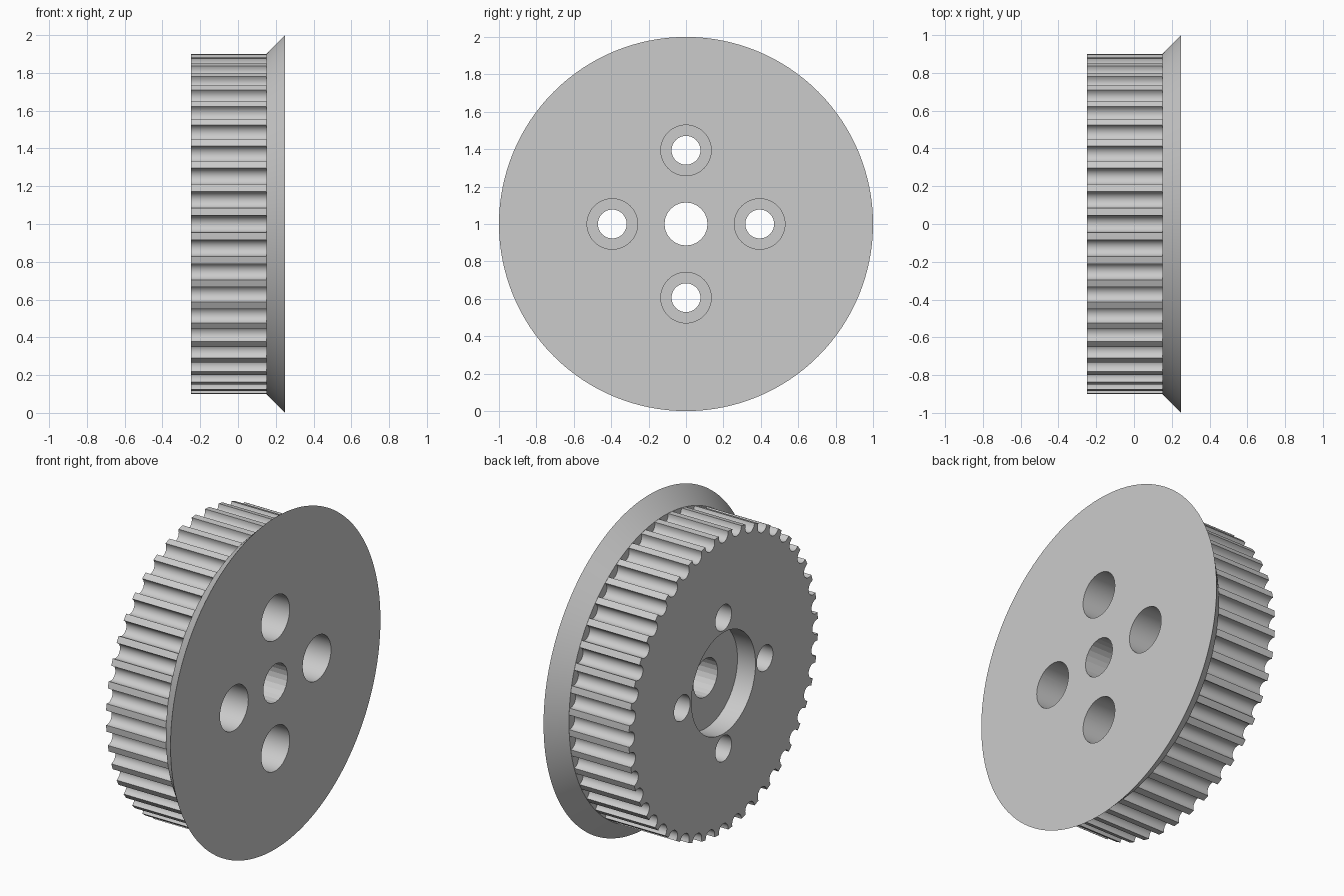
import bpy, bmesh, math
from mathutils import Matrix

if "Cube" in bpy.data.objects:
    bpy.data.objects.remove(bpy.data.objects["Cube"])

TEETH = 44
R = 0.9          # tooth tip radius
GROOVE = 0.044   # groove half width
NECK = 0.008     # straight wall before the round groove bottom
X_BACK, X_STEP, X_FACE = -0.25, 0.15, 0.25

grey = bpy.data.materials.new("grey_metal")
grey.diffuse_color = (0.6, 0.6, 0.6, 1)
grey.use_nodes = True
grey.node_tree.nodes["Principled BSDF"].inputs["Base Color"].default_value = grey.diffuse_color


def add_object(name, bm):
    bmesh.ops.recalc_face_normals(bm, faces=bm.faces)
    mesh = bpy.data.meshes.new(name)
    bm.to_mesh(mesh)
    bm.free()
    mesh.materials.append(grey)
    obj = bpy.data.objects.new(name, mesh)
    bpy.context.collection.objects.link(obj)
    return obj


def cylinder(name, x0, x1, r0, r1, y=0.0, z=1.0, sides=48):
    """Cylinder or cone along x, from x0 (radius r0) to x1 (radius r1)."""
    bm = bmesh.new()
    place = Matrix.Translation(((x0 + x1) / 2, y, z)) @ Matrix.Rotation(math.pi / 2, 4, 'Y')
    bmesh.ops.create_cone(bm, cap_ends=True, segments=sides, radius1=r0, radius2=r1,
                          depth=x1 - x0, matrix=place)
    return add_object(name, bm)


def combine(obj, other, operation):
    mod = obj.modifiers.new(operation.lower(), 'BOOLEAN')
    mod.operation = operation
    mod.solver = 'EXACT'
    mod.object = other
    bpy.context.view_layer.objects.active = obj
    bpy.ops.object.modifier_apply(modifier=mod.name)
    bpy.data.objects.remove(other)


def toothed_profile():
    """Outline in y, z: one round-bottomed groove and one land per tooth."""
    pts = []
    edge = math.asin(GROOVE / R)
    lip = R * math.cos(edge)
    pitch = 2 * math.pi / TEETH
    groove = [(lip, -GROOVE)]
    for k in range(11):
        a = math.pi * k / 10
        groove.append((lip - NECK - GROOVE * math.sin(a), -GROOVE * math.cos(a)))
    groove += [(lip, GROOVE), (R * math.cos(pitch / 2), R * math.sin(pitch / 2))]
    for i in range(TEETH):
        c, s = math.cos(i * pitch), math.sin(i * pitch)
        pts += [(u * c - v * s, u * s + v * c) for u, v in groove]
    return pts


# Toothed drum, run slightly into the flange so the two fuse
bm = bmesh.new()
face = bm.faces.new([bm.verts.new((X_BACK, y, z + 1)) for y, z in toothed_profile()])
ext = bmesh.ops.extrude_face_region(bm, geom=[face])
bmesh.ops.translate(bm, vec=(0.2 - X_BACK, 0, 0),
                    verts=[v for v in ext["geom"] if isinstance(v, bmesh.types.BMVert)])
pulley = add_object("toothed_pulley", bm)

# Conical flange
combine(pulley, cylinder("flange", X_STEP, X_FACE, R + 0.001, 1.0, sides=128), 'UNION')

# Hub recess in the back and central bore
combine(pulley, cylinder("hub_recess", -0.4, -0.13, 0.305, 0.305, sides=64), 'DIFFERENCE')
combine(pulley, cylinder("bore", -0.5, 0.5, 0.115, 0.115, sides=24), 'DIFFERENCE')

# Four bolt holes, counterbored from the flange face
for i in range(4):
    a = i * math.pi / 2
    y, z = 0.394 * math.cos(a), 1 + 0.394 * math.sin(a)
    combine(pulley, cylinder("bolt_hole", -0.5, 0.5, 0.077, 0.077, y, z), 'DIFFERENCE')
    combine(pulley, cylinder("counterbore", 0.05, 0.5, 0.135, 0.135, y, z), 'DIFFERENCE')

# Smooth curved walls, keep the bore faceted
bpy.ops.object.select_all(action='DESELECT')
pulley.select_set(True)
bpy.context.view_layer.objects.active = pulley
bpy.ops.object.shade_smooth_by_angle(angle=math.radians(30))
for p in pulley.data.polygons:
    if abs(p.normal.x) < 0.1 and math.hypot(p.center.y, p.center.z - 1) < 0.12:
        p.use_smooth = False
